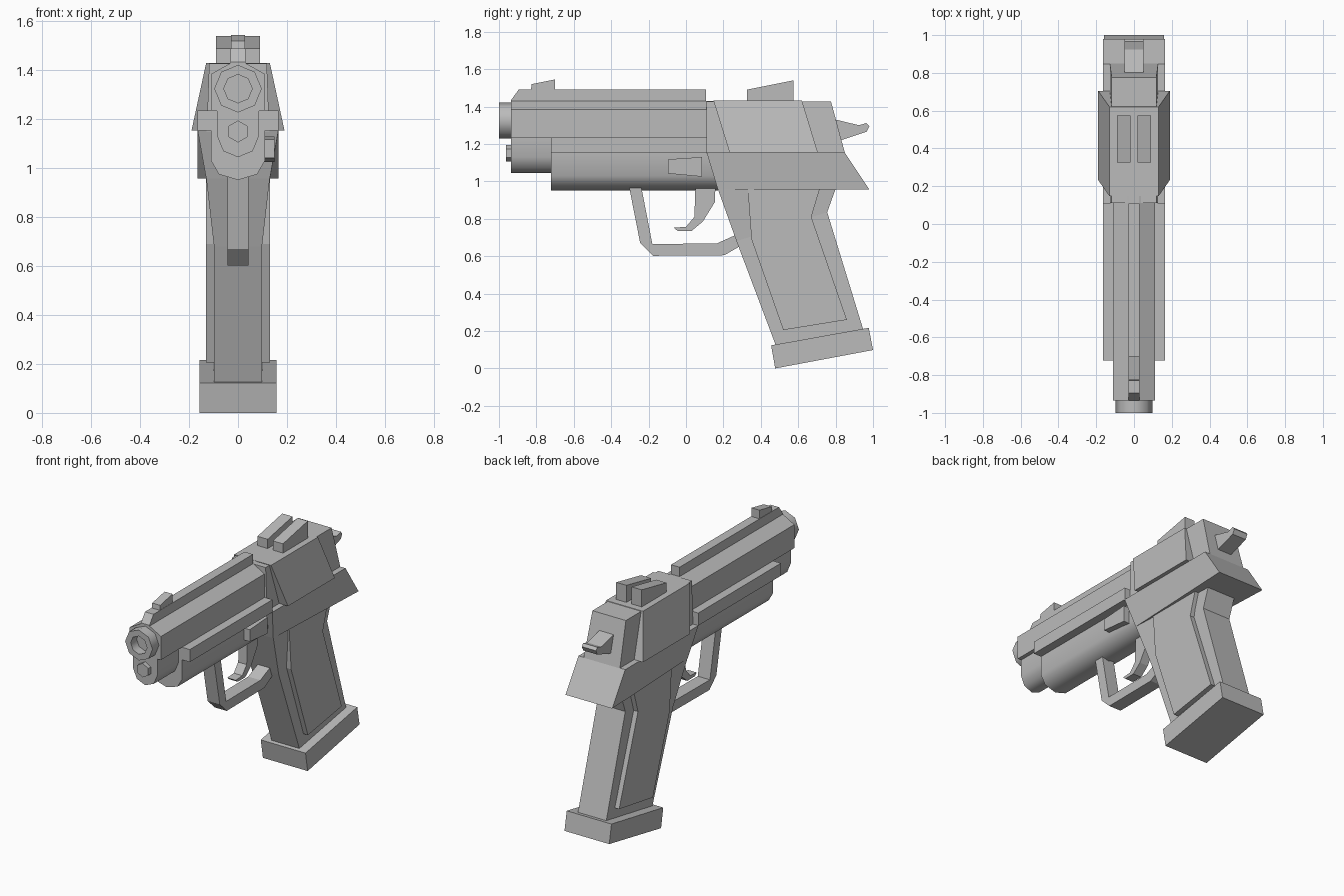
import bpy, bmesh, math

if "Cube" in bpy.data.objects:
    bpy.data.objects.remove(bpy.data.objects["Cube"], do_unlink=True)

# Single grey metal colour
GREY = (0.5, 0.5, 0.5, 1.0)
mat = bpy.data.materials.new("plain grey")
mat.use_nodes = True
mat.diffuse_color = GREY
mat.node_tree.nodes["Principled BSDF"].inputs["Base Color"].default_value = GREY


def loft(name, loops, smooth=0, cap=True):
    """Skin equal-length loops of (x, y, z) points and close the ends."""
    bm = bmesh.new()
    rings = [[bm.verts.new(p) for p in loop] for loop in loops]
    n = len(rings[0])
    for a, b in zip(rings, rings[1:]):
        for i in range(n):
            j = (i + 1) % n
            bm.faces.new((a[i], a[j], b[j], b[i]))
    if cap:
        bm.faces.new(rings[0])
        bm.faces.new(rings[-1])
    bmesh.ops.recalc_face_normals(bm, faces=bm.faces)
    me = bpy.data.meshes.new(name)
    bm.to_mesh(me)
    bm.free()
    me.materials.append(mat)
    ob = bpy.data.objects.new(name, me)
    bpy.context.collection.objects.link(ob)
    if smooth:
        bpy.ops.object.select_all(action='DESELECT')
        ob.select_set(True)
        bpy.context.view_layer.objects.active = ob
        bpy.ops.object.shade_smooth_by_angle(angle=math.radians(smooth))
    return ob


def plate(name, profile, x0, x1):
    """Side profile of (y, z) points extruded across x."""
    return loft(name, [[(x, y, z) for y, z in profile] for x in (x0, x1)])


def bar(name, half, y0, y1, smooth=0):
    """Mirrored half section of (x, z) points extruded along y."""
    sec = half + [(-x, z) for x, z in reversed(half) if x > 0]
    return loft(name, [[(x, y, z) for x, z in sec] for y in (y0, y1)], smooth)


def stack(name, rows):
    """Rows of front and rear edges (y, z, half width), lofted downwards."""
    return loft(name, [[(-wf, yf, zf), (wf, yf, zf), (wr, yr, zr), (-wr, yr, zr)]
                       for (yf, zf, wf), (yr, zr, wr) in rows])


def turned(name, rings, zc, sides, smooth=0):
    """Rings of (y, radius) around an axis along y."""
    return loft(name, [[(r * math.sin(2 * math.pi * i / sides), y,
                         zc + r * math.cos(2 * math.pi * i / sides))
                        for i in range(sides)] for y, r in rings], smooth)


# Slide, side rails and rounded underside
bar("slide", [(0.03, 1.43), (0.11, 1.385), (0.11, 1.235)], -0.935, 0.15)
bar("side_rails", [(0.165, 1.235), (0.165, 1.155)], -0.722, 0.112)
bar("front_housing", [(0.11, 1.237), (0.085, 1.234), (0.085, 1.13),
                      (0.06, 1.07), (0, 1.045)], -0.935, -0.70, 50)
bar("under_barrel", [(0.11, 1.16), (0.11, 1.03), (0.078, 0.975), (0, 0.952)],
    -0.722, 0.17, 50)

# Muzzle with a recessed bore, and the guide rod
turned("muzzle", [(-0.90, 0.097), (-1.0, 0.097), (-1.0, 0.058), (-0.94, 0.058)],
       1.325, 8, 50)
turned("guide_rod", [(-0.92, 0.045), (-0.962, 0.045)], 1.15, 6)

# Top rib and sights
plate("top_rib", [(-0.935, 1.42), (-0.935, 1.435), (-0.895, 1.49),
                  (0.108, 1.49), (0.108, 1.42)], -0.03, 0.03)
plate("front_sight", [(-0.83, 1.48), (-0.825, 1.52), (-0.70, 1.545),
                      (-0.70, 1.48)], -0.028, 0.028)
for side, s in (("left", 1), ("right", -1)):
    plate(side + "_rear_sight", [(0.325, 1.42), (0.325, 1.49), (0.575, 1.54),
                                 (0.575, 1.42)], s * 0.018, s * 0.09)

# Receiver core, flared cheek block and frame with its tail
stack("receiver_core", [((0.11, 1.428, 0.118), (0.775, 1.428, 0.118)),
                        ((0.11, 1.15, 0.128), (0.85, 1.15, 0.128))])
stack("receiver_cheeks", [((0.147, 1.431, 0.13), (0.62, 1.431, 0.13)),
                          ((0.233, 1.154, 0.19), (0.705, 1.154, 0.19))])
stack("frame", [((0.11, 1.155, 0.165), (0.848, 1.155, 0.165)),
                ((0.17, 0.957, 0.13), (0.98, 0.957, 0.165))])

# Grip, raised grip panels and magazine base
stack("grip", [((0.17, 0.96, 0.13), (0.80, 0.96, 0.10)),
               ((0.27, 0.68, 0.098), (0.755, 0.835, 0.10)),
               ((0.485, 0.11, 0.098), (0.95, 0.20, 0.10))])
stack("grip_panels", [((0.33, 0.96, 0.13), (0.715, 0.96, 0.13)),
                      ((0.35, 0.69, 0.13), (0.67, 0.81, 0.13)),
                      ((0.52, 0.205, 0.13), (0.86, 0.26, 0.13))])
stack("magazine_base", [((0.455, 0.123, 0.158), (0.977, 0.217, 0.158)),
                        ((0.477, 0.0, 0.158), (1.0, 0.098, 0.158))])

# Trigger guard: a strip between an outer and an inner path
outer = [(-0.305, 0.975), (-0.245, 0.67), (-0.175, 0.602), (0.205, 0.605), (0.30, 0.66)]
inner = [(-0.24, 0.975), (-0.18, 0.665), (-0.175, 0.665), (0.165, 0.668), (0.28, 0.72)]
loft("trigger_guard", [[(-0.043, *o), (0.043, *o), (0.043, *i), (-0.043, *i)]
                       for o, i in zip(outer, inner)])

# Curved trigger
front = [(0.05, 0.97), (0.045, 0.81), (0.0, 0.757), (-0.065, 0.752)]
back = [(0.157, 0.97), (0.155, 0.89), (0.09, 0.785), (0.03, 0.735), (-0.045, 0.735)]
plate("trigger", front + back[::-1], -0.03, 0.03)

# Catch on the left side
plate("slide_catch", [(-0.095, 1.118), (0.085, 1.13), (0.085, 1.025),
                      (-0.095, 1.042)], 0.09, 0.15)

# Hammer
plate("hammer", [(0.78, 1.335), (0.925, 1.30), (0.965, 1.312), (0.98, 1.295),
                 (0.965, 1.265), (0.83, 1.22), (0.78, 1.21)], -0.05, 0.05)
